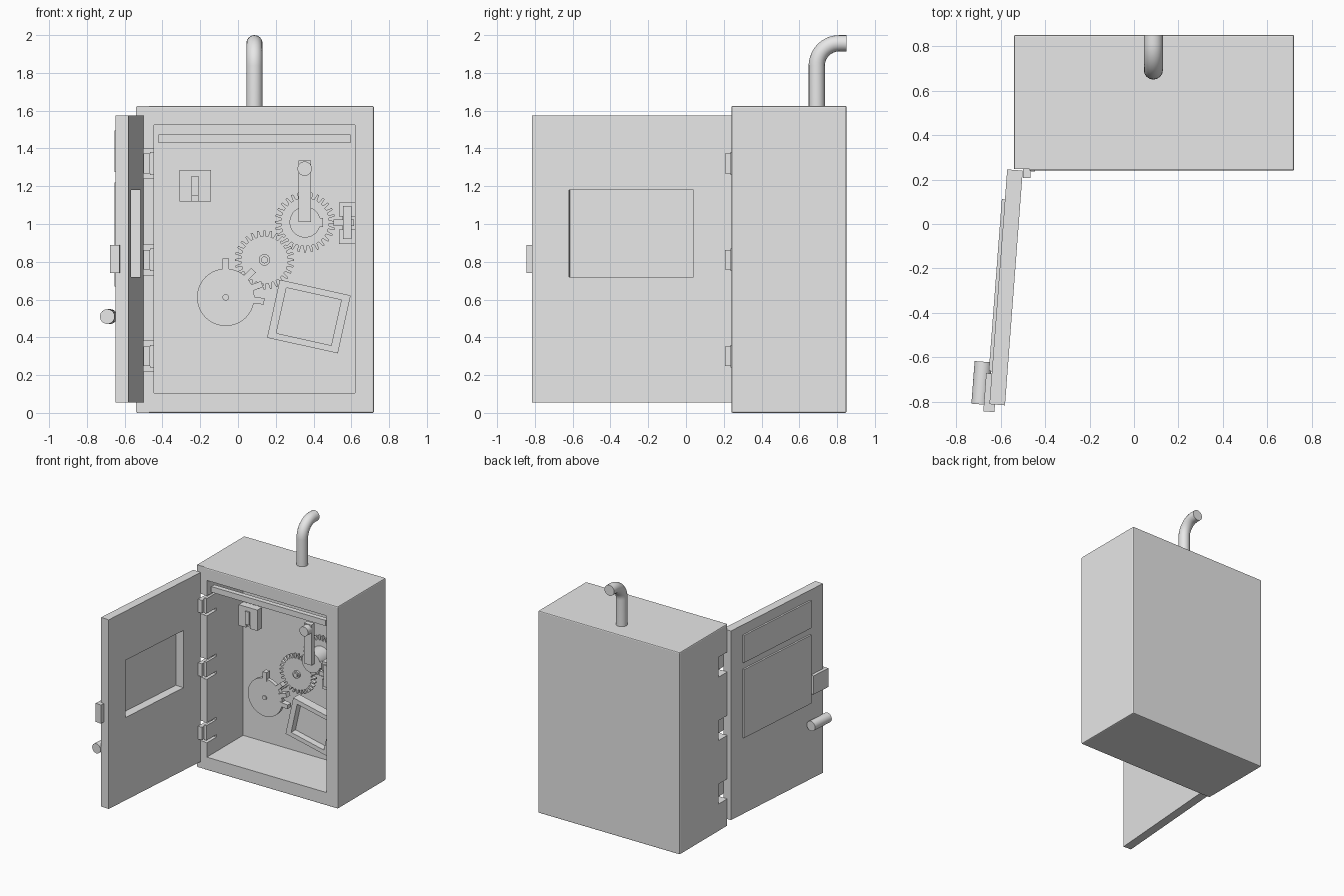
import bpy, bmesh
from math import pi, sin, cos, radians
from mathutils import Matrix, Vector

if "Cube" in bpy.data.objects:
    bpy.data.objects.remove(bpy.data.objects["Cube"])

grey = bpy.data.materials.new("plain_grey")
grey.use_nodes = True
grey.diffuse_color = (0.8, 0.8, 0.8, 1)
grey.node_tree.nodes["Principled BSDF"].inputs["Base Color"].default_value = (0.8, 0.8, 0.8, 1)


def finish(name, bm, matrix=None, smooth=False):
    if matrix:
        bm.transform(matrix)
    bmesh.ops.recalc_face_normals(bm, faces=bm.faces)
    mesh = bpy.data.meshes.new(name)
    bm.to_mesh(mesh)
    bm.free()
    mesh.materials.append(grey)
    obj = bpy.data.objects.new(name, mesh)
    bpy.context.collection.objects.link(obj)
    if smooth:
        select(obj)
        bpy.ops.object.shade_smooth_by_angle(angle=radians(35))
    return obj


def select(obj):
    bpy.ops.object.select_all(action="DESELECT")
    obj.select_set(True)
    bpy.context.view_layer.objects.active = obj


def box(name, x, y, z, matrix=None, bevel=0):
    bm = bmesh.new()
    bmesh.ops.create_cube(bm, size=1)
    for v in bm.verts:
        v.co = [r[0] + (c + 0.5) * (r[1] - r[0]) for c, r in zip(v.co, (x, y, z))]
    if bevel:
        bmesh.ops.bevel(bm, geom=bm.edges[:], offset=bevel, segments=2,
                        profile=0.5, affect="EDGES")
    return finish(name, bm, matrix)


def prism(name, points, y0, y1):
    """Extrude an (x, z) outline along y."""
    bm = bmesh.new()
    face = bm.faces.new([bm.verts.new((px, y0, pz)) for px, pz in points])
    new = bmesh.ops.extrude_face_region(bm, geom=[face])["geom"]
    bmesh.ops.translate(bm, vec=(0, y1 - y0, 0),
                        verts=[g for g in new if isinstance(g, bmesh.types.BMVert)])
    return finish(name, bm)


def cylinder(name, x, z, r, y0, y1, matrix=Matrix()):
    bm = bmesh.new()
    bmesh.ops.create_cone(bm, cap_ends=True, segments=40, radius1=r, radius2=r, depth=y1 - y0)
    place = Matrix.Translation((x, (y0 + y1) / 2, z)) @ Matrix.Rotation(pi / 2, 4, "X")
    return finish(name, bm, matrix @ place, smooth=True)


def cut(obj, cutter):
    mod = obj.modifiers.new("cut", "BOOLEAN")
    mod.operation, mod.solver, mod.object = "DIFFERENCE", "EXACT", cutter
    select(obj)
    bpy.ops.object.modifier_apply(modifier=mod.name)
    bpy.data.objects.remove(cutter)


def gear(name, x, z, r_out, r_root, teeth, y0, y1):
    points = []
    for i in range(teeth):
        for step, r in ((-0.3, r_root), (-0.15, r_out), (0.15, r_out), (0.3, r_root)):
            a = 2 * pi * (i + step) / teeth
            points.append((x + r * cos(a), z + r * sin(a)))
    return prism(name, points, y0, y1)


# Cabinet with open front, hinge rebate and hinge notches
hinge_heights = (0.30, 0.81, 1.32)
cabinet = box("cabinet", (-0.54, 0.72), (0.24, 0.85), (0, 1.625), bevel=0.008)
cut(cabinet, box("cavity_cutter", (-0.445, 0.62), (0.1, 0.70), (0.105, 1.525)))
cut(cabinet, box("rebate_cutter", (-0.6, -0.47), (0.1, 0.247), (-0.1, 1.7)))
for z in hinge_heights:
    cut(cabinet, box("notch_cutter", (-0.6, -0.40), (0.1, 0.36), (z - 0.08, z + 0.08)))

# Hinges
for i, z in enumerate(hinge_heights):
    box(f"hinge_leaf_{i}", (-0.50, -0.465), (0.207, 0.30), (z - 0.052, z + 0.052))
    box(f"hinge_bracket_{i}", (-0.465, -0.445), (0.235, 0.36), (z - 0.06, z + 0.06))

# Exhaust pipe
curve = bpy.data.curves.new("pipe", "CURVE")
curve.dimensions = "3D"
path = [Vector((0.087, 0.692, 1.6))]
for i in range(11):
    a = pi - i * pi / 20
    path.append(Vector((0.087, 0.812 + 0.12 * cos(a), 1.837 + 0.12 * sin(a))))
path.append(Vector((0.087, 0.85, 1.957)))
spline = curve.splines.new("POLY")
spline.points.add(len(path) - 1)
for p, co in zip(spline.points, path):
    p.co = (*co, 1)
curve.bevel_depth = 0.043
curve.bevel_resolution = 6
curve.use_fill_caps = True
pipe = bpy.data.objects.new("pipe", curve)
bpy.context.collection.objects.link(pipe)
select(pipe)
bpy.ops.object.convert(target="MESH")
pipe = bpy.context.object
pipe.data.materials.clear()
pipe.data.materials.append(grey)
bpy.ops.object.shade_smooth_by_angle(angle=radians(40))

# Open door: local x points outward, local y runs away from the hinge
along = Vector((-0.08, -1.055, 0)).normalized()
outward = Vector((along.y, -along.x, 0))
door = Matrix((outward, along, (0, 0, 1))).transposed().to_4x4()
door.translation = (-0.50, 0.24, 0)
thick, length = (0, 0.07), 1.058
box("door_bottom", thick, (0, length), (0.055, 0.72), door)
box("door_top", thick, (0, length), (1.18, 1.575), door)
box("door_hinge_stile", thick, (0, 0.20), (0.72, 1.18), door)
box("door_latch_stile", thick, (0.862, length), (0.72, 1.18), door)
box("window_plate", (0.07, 0.084), (0.135, 0.91), (0.67, 1.22), door)
box("upper_plate", (0.07, 0.084), (0.135, 0.91), (1.275, 1.495), door)
box("door_latch", (0.045, 0.095), (0.92, 1.092), (0.74, 0.89), door)
cylinder("door_handle", 0.112, 0.51, 0.039, 0.87, 1.062, door)

# Rail and switch bracket
box("top_rail", (-0.42, 0.595), (0.26, 0.30), (1.43, 1.475))
box("switch_top", (-0.31, -0.143), (0.45, 0.51), (1.24, 1.287))
box("switch_left", (-0.31, -0.245), (0.45, 0.51), (1.12, 1.24))
box("switch_right", (-0.21, -0.143), (0.45, 0.51), (1.12, 1.24))
box("switch_base", (-0.245, -0.21), (0.47, 0.51), (1.12, 1.24))
box("switch_lever", (-0.245, -0.21), (0.44, 0.50), (1.15, 1.255))

# Gears, hub and crank
gear("upper_gear", 0.355, 1.01, 0.16, 0.128, 28, 0.55, 0.58)
gear("middle_gear", 0.14, 0.81, 0.157, 0.125, 28, 0.55, 0.58)
cylinder("upper_hub", 0.355, 1.01, 0.082, 0.42, 0.56)
box("hub_lug", (0.43, 0.45), (0.42, 0.45), (0.985, 1.033))
cylinder("middle_hub", 0.14, 0.81, 0.03, 0.535, 0.56)
cylinder("middle_axle", 0.14, 0.81, 0.018, 0.525, 0.70)
cylinder("upper_axle", 0.355, 1.01, 0.018, 0.55, 0.70)
box("crank_arm", (0.32, 0.387), (0.38, 0.42), (1.01, 1.335))
cylinder("crank_knob", 0.353, 1.293, 0.038, 0.33, 0.385)

# Disc with four tabs
cx, cz = -0.065, 0.612
cylinder("tab_disc", cx, cz, 0.152, 0.435, 0.465)
cylinder("disc_axle", cx, cz, 0.017, 0.425, 0.70)
for i, angle in enumerate((90, 44, 20, -6)):
    turn = Matrix.Translation((cx, 0, cz)) @ Matrix.Rotation(-radians(angle), 4, "Y")
    box(f"disc_tab_{i}", (0.135, 0.205), (0.43, 0.475), (-0.017, 0.017), turn)

# Tilted tray with a raised rim
tilt = Matrix.Translation((0.375, 0, 0.51)) @ Matrix.Rotation(radians(12.5), 4, "Y")
tray = box("tilted_tray", (-0.192, 0.192), (0.385, 0.46), (-0.157, 0.157), tilt)
cut(tray, box("tray_cutter", (-0.149, 0.149), (0.3, 0.44), (-0.123, 0.123), tilt))

# Latch keeper on the right wall
box("keeper_top", (0.535, 0.62), (0.30, 0.36), (1.04, 1.115))
box("keeper_bottom", (0.535, 0.62), (0.30, 0.36), (0.895, 0.97))
box("keeper_back", (0.55, 0.62), (0.34, 0.36), (0.95, 1.06))
box("keeper_pin", (0.555, 0.60), (0.29, 0.35), (0.92, 1.095))
box("keeper_bolt", (0.505, 0.615), (0.31, 0.345), (0.99, 1.025))
